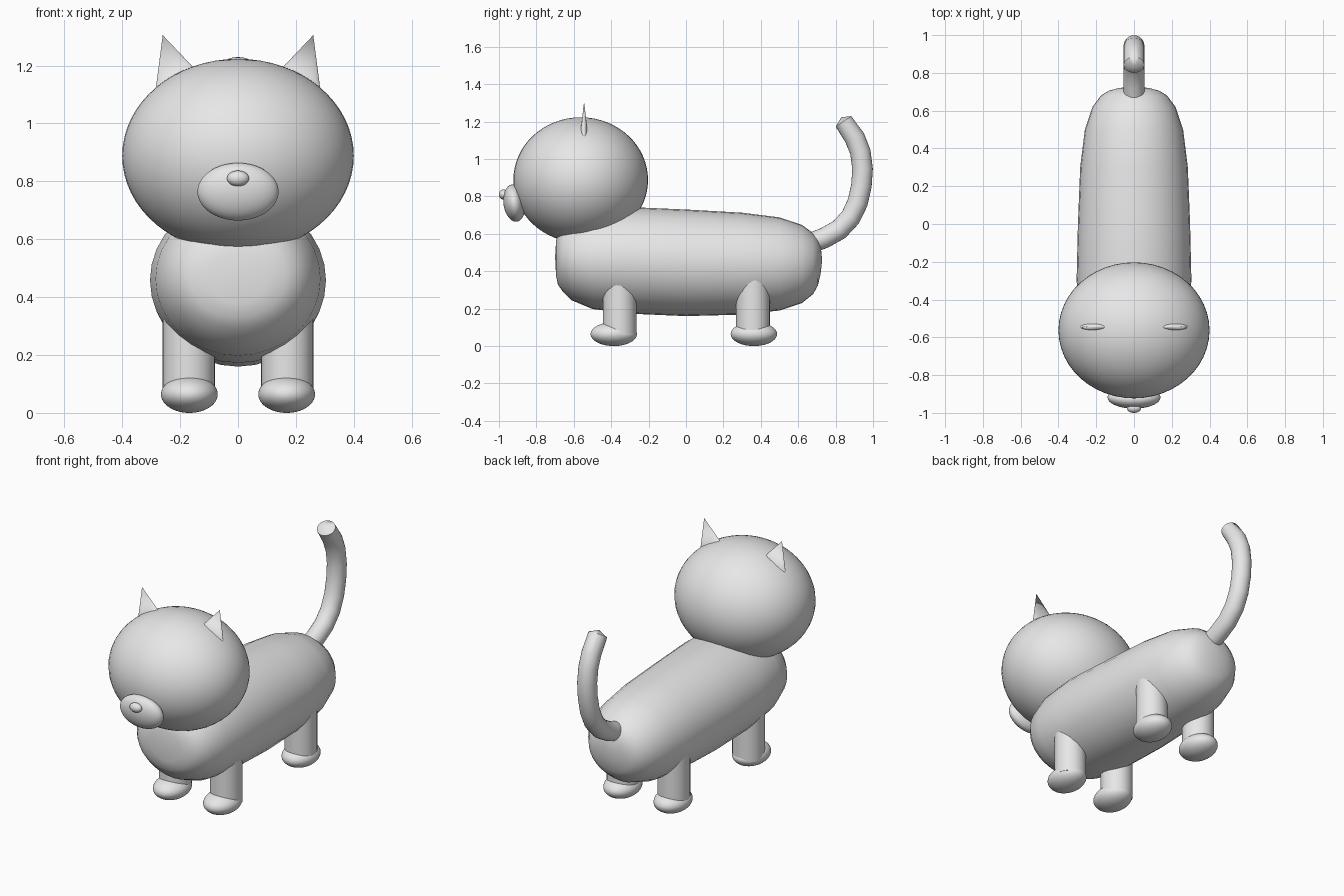
import bpy, bmesh
from math import sin, cos, pi, radians
from mathutils import Matrix, Vector

if "Cube" in bpy.data.objects:
    bpy.data.objects.remove(bpy.data.objects["Cube"], do_unlink=True)

GREY = (0.8, 0.8, 0.8, 1.0)
grey = bpy.data.materials.new("plain grey")
grey.use_nodes = True
grey.diffuse_color = GREY
grey.node_tree.nodes["Principled BSDF"].inputs["Base Color"].default_value = GREY


def finish(name, bm, sharp=60):
    bmesh.ops.recalc_face_normals(bm, faces=bm.faces)
    mesh = bpy.data.meshes.new(name)
    bm.to_mesh(mesh)
    bm.free()
    mesh.materials.append(grey)
    mesh.shade_smooth()
    mesh.set_sharp_from_angle(angle=radians(sharp))
    obj = bpy.data.objects.new(name, mesh)
    bpy.context.collection.objects.link(obj)
    return obj


def ellipsoid(name, centre, radii, tilt=0):
    bm = bmesh.new()
    bmesh.ops.create_uvsphere(bm, u_segments=48, v_segments=32, radius=1)
    place = Matrix.Translation(centre) @ Matrix.Rotation(radians(tilt), 4, "X")
    bmesh.ops.transform(bm, matrix=place @ Matrix.Diagonal((*radii, 1)), verts=bm.verts)
    return finish(name, bm)


def cone(name, base, axis, length, r1, r2, flat=1):
    """Cone or cylinder from base along axis, squashed in y by flat."""
    bm = bmesh.new()
    bmesh.ops.create_cone(bm, cap_ends=True, segments=32, radius1=r1, radius2=r2, depth=length)
    bmesh.ops.translate(bm, verts=bm.verts, vec=(0, 0, length / 2))
    turn = Vector((0, 0, 1)).rotation_difference(Vector(axis)).to_matrix().to_4x4()
    squash = Matrix.Diagonal((1, flat, 1, 1))
    bmesh.ops.transform(bm, matrix=Matrix.Translation(base) @ squash @ turn, verts=bm.verts)
    return finish(name, bm)


def loft(name, stations, start, end, n=32):
    """Skin over elliptical rings (y, z, x radius, other radius, pitch), closed by poles."""
    bm = bmesh.new()
    rings = []
    for y, z, rx, rz, pitch in stations:
        p = radians(pitch)
        rings.append([bm.verts.new((rx * cos(a), y - rz * sin(a) * sin(p), z + rz * sin(a) * cos(p)))
                      for a in (2 * pi * i / n for i in range(n))])
    for a, b in zip(rings, rings[1:]):
        for i in range(n):
            j = (i + 1) % n
            bm.faces.new((a[i], a[j], b[j], b[i]))
    for (y, z), ring in ((start, rings[0]), (end, rings[-1])):
        pole = bm.verts.new((0, y, z))
        for i in range(n):
            bm.faces.new((pole, ring[i], ring[(i + 1) % n]))
    return finish(name, bm)


# Body: y, lowest z, highest z, half width
body = [(-.695, .38, .56, .10), (-.685, .33, .61, .165), (-.66, .295, .65, .21),
        (-.61, .246, .69, .25), (-.5, .2, .73, .285), (-.3, .175, .745, .304),
        (0, .162, .732, .297), (.3, .17, .715, .285), (.5, .192, .69, .26),
        (.62, .232, .65, .22), (.68, .28, .605, .175), (.705, .325, .575, .135),
        (.72, .39, .54, .08)]
loft("body", [(y, (lo + hi) / 2, w, (hi - lo) / 2, 0) for y, lo, hi, w in body],
     (-.70, .48), (.728, .46))

# Tail: y, z, pitch of the path
tail = [(.66, .55, 22), (.74, .58, 24), (.82, .625, 36), (.88, .69, 54), (.918, .77, 70),
        (.938, .86, 82), (.944, .95, 91), (.932, 1.04, 103), (.902, 1.115, 116), (.842, 1.203, 124)]
loft("tail", [(y, z, .055, .055 - .005 * (z > 1.15), p) for y, z, p in tail],
     (.65, .55), (.83, 1.225), 24)

# Head and face
ellipsoid("head", (0, -.563, .89), (.4, .36, .335))
ellipsoid("muzzle", (0, -.918, .766), (.14, .058, .1), 8)
ellipsoid("nose", (0, -.975, .812), (.038, .025, .027))

# Ears, legs and feet on both sides
for side, s in (("left", 1), ("right", -1)):
    axis = Vector((s * .31, 0, .95))
    tip = Vector((s * .26, -.545, 1.307))
    cone(side + "_ear", tip - axis.normalized() * .21, axis, .21, .1, 0, .24)
    for end, leg_y, foot_y in (("front", -.355, -.386), ("back", .358, .363)):
        cone(f"{end}_{side}_leg", (s * .17, leg_y, .06), (0, 0, 1), .32, .09, .09)
        ellipsoid(f"{end}_{side}_foot", (s * .168, foot_y, .066), (.098, .124, .064))

# Rest the feet on the ground
for obj in bpy.context.collection.objects:
    if obj.type == "MESH" and grey.name in obj.data.materials:
        obj.location.z -= .002
